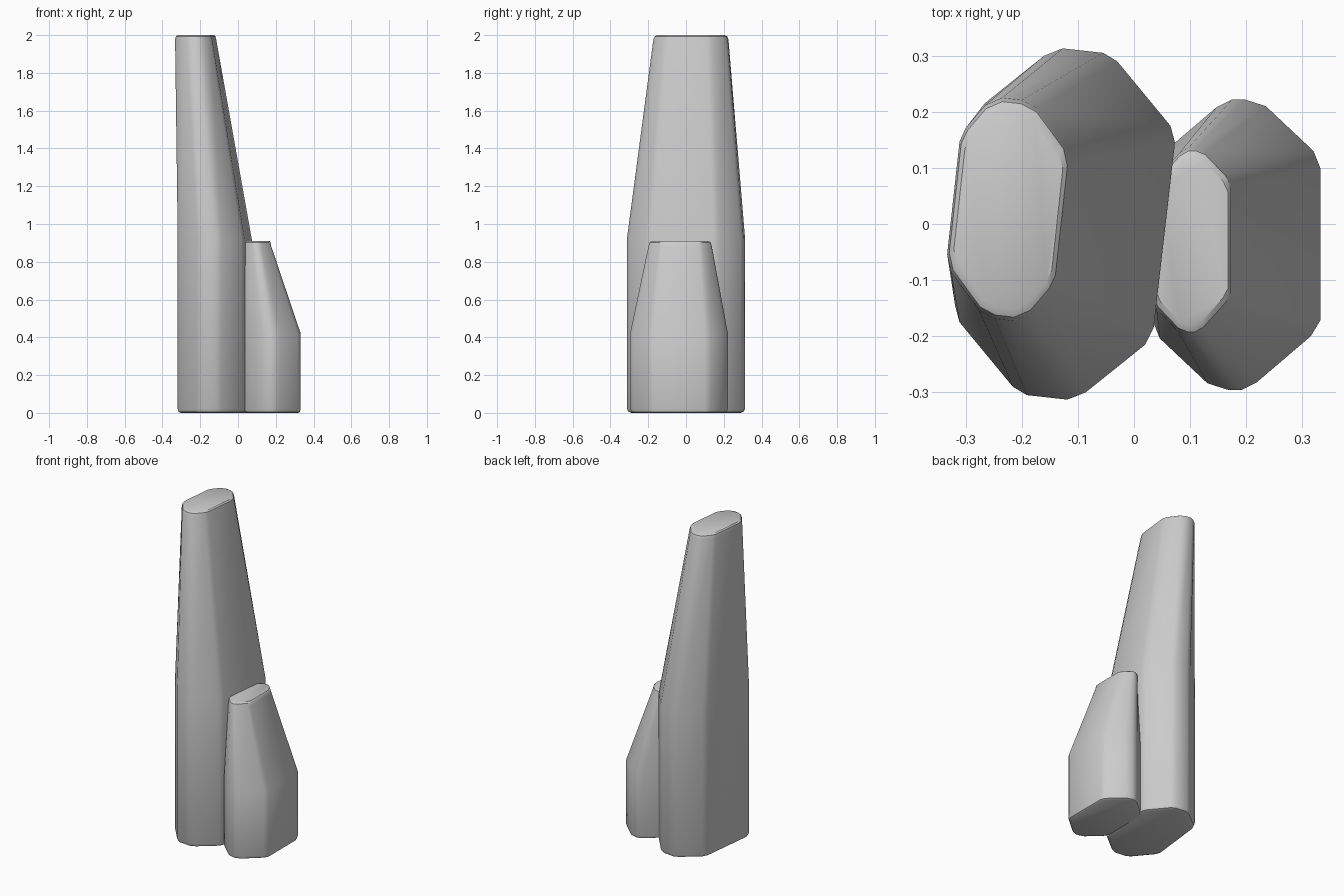
import bpy, math

if "Cube" in bpy.data.objects:
    bpy.data.objects.remove(bpy.data.objects["Cube"])


def full_ring(center, half):
    # half outline completed by point symmetry about its centre
    pts = half + [(-x, -y) for x, y in half]
    return center, pts


def place(ring, z, k=1.0):
    (cx, cy), pts = ring
    return [(cx + x * k, cy + y * k, z) for x, y in pts]


def pillar(name, base, tip, shoulder, height):
    # straight lower body, tapering leaning upper body, rounded rims
    loops = [place(base, 0, 0.92), place(base, 0.006, 0.975), place(base, 0.022),
             place(base, shoulder),
             place(tip, height - 0.025), place(tip, height - 0.007, 0.965),
             place(tip, height, 0.89)]
    n = len(loops[0])
    verts = [v for loop in loops for v in loop]
    faces = [tuple(reversed(range(n))),
             tuple(range(len(verts) - n, len(verts)))]
    for r in range(len(loops) - 1):
        for i in range(n):
            j = (i + 1) % n
            faces.append((r * n + i, r * n + j, (r + 1) * n + j, (r + 1) * n + i))
    mesh = bpy.data.meshes.new(name)
    mesh.from_pydata(verts, [], faces)
    mesh.update()
    obj = bpy.data.objects.new(name, mesh)
    bpy.context.collection.objects.link(obj)
    bpy.ops.object.select_all(action='DESELECT')
    obj.select_set(True)
    bpy.context.view_layer.objects.active = obj
    bpy.ops.object.shade_smooth_by_angle(angle=math.radians(35))
    return obj


# tall pillar
tall_base = full_ring((-0.123, 0.0), [
    (0.158, -0.185), (0.196, 0.145), (0.188, 0.175), (0.093, 0.29),
    (0.068, 0.305), (-0.004, 0.313), (-0.037, 0.30), (-0.143, 0.215)])
tall_tip = full_ring((-0.224, 0.026), [
    (0.087, -0.121), (0.109, 0.08), (0.102, 0.112), (0.052, 0.18),
    (0.024, 0.195), (-0.011, 0.199), (-0.041, 0.186), (-0.076, 0.145)])
pillar("tall_pillar", tall_base, tall_tip, 0.92, 2.0)

# short pillar
short_base = full_ring((0.183, -0.037), [
    (0.149, -0.135), (0.149, 0.137), (0.137, 0.167), (0.052, 0.247),
    (0.014, 0.259), (-0.008, 0.259), (-0.036, 0.245), (-0.132, 0.163)])
short_tip = full_ring((0.103, -0.031), [
    (0.072, -0.095), (0.072, 0.1), (0.063, 0.12), (0.025, 0.16),
    (0.008, 0.167), (-0.006, 0.167), (-0.022, 0.158), (-0.063, 0.112)])
pillar("short_pillar", short_base, short_tip, 0.42, 0.91)
